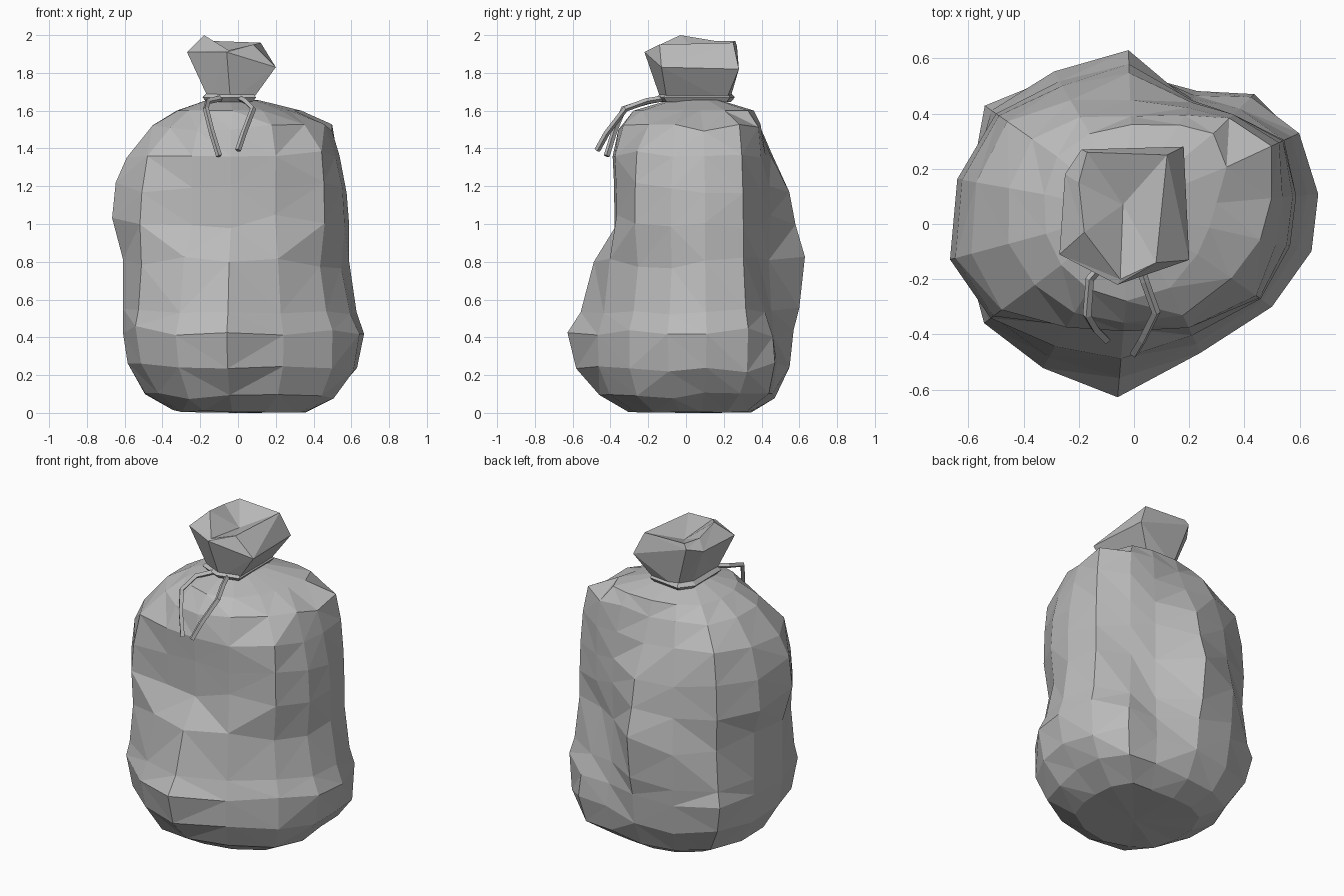
import bpy, bmesh, random
from math import sin, cos, radians

cube = bpy.data.objects.get("Cube")
if cube:
    bpy.data.objects.remove(cube, do_unlink=True)

random.seed(4)

grey = bpy.data.materials.new("grey_plastic")
grey.use_nodes = True
colour = (0.5, 0.5, 0.5, 1)
grey.diffuse_color = colour
grey.node_tree.nodes["Principled BSDF"].inputs["Base Color"].default_value = colour


def loft(name, rings, bottom, top):
    """Skin a stack of rings with triangles, closing given ends with fans."""
    bm = bmesh.new()
    loops = [[bm.verts.new(p) for p in ring] for ring in rings]
    n = len(loops[0])
    for low, up in zip(loops, loops[1:]):
        for j in range(n):
            k = (j + 1) % n
            bm.faces.new((low[j], low[k], up[k], up[j]))
    for loop, tip, flip in ((loops[0], bottom, True), (loops[-1], top, False)):
        if tip:
            centre = bm.verts.new(tip)
            for j in range(n):
                a, b = loop[j], loop[(j + 1) % n]
                bm.faces.new((b, a, centre) if flip else (a, b, centre))
    bmesh.ops.triangulate(bm, faces=bm.faces[:], quad_method="SHORT_EDGE")
    mesh = bpy.data.meshes.new(name)
    bm.to_mesh(mesh)
    bm.free()
    mesh.materials.append(grey)
    obj = bpy.data.objects.new(name, mesh)
    bpy.context.collection.objects.link(obj)


def cord(name, points, radius, closed=False):
    """Square-section cord along a polyline."""
    curve = bpy.data.curves.new(name, "CURVE")
    curve.dimensions = "3D"
    curve.bevel_depth = radius
    curve.bevel_resolution = 0
    curve.use_fill_caps = True
    spline = curve.splines.new("POLY")
    spline.points.add(len(points) - 1)
    for point, co in zip(spline.points, points):
        point.co = (*co, 1)
    spline.use_cyclic_u = closed
    spline.use_smooth = False
    curve.materials.append(grey)
    obj = bpy.data.objects.new(name, curve)
    bpy.context.collection.objects.link(obj)


# Cross-sections of the sack: radius along each direction, in degrees from +x
DIRECTIONS = [5, 25, 44, 62, 92, 120, 145, 170, 195, 217, 240, 265, 295, 325, 347]
base = [.52, .56, .56, .46, .42, .45, .50, .50, .51, .53, .52, .51, .50, .54, .52]
low = [.67, .66, .59, .47, .52, .56, .66, .60, .63, .68, .66, .68, .57, .61, .66]
belly = [.59, .60, .47, .44, .58, .58, .60, .60, .63, .64, .57, .54, .50, .53, .56]
chest = [.59, .60, .50, .45, .53, .54, .61, .65, .69, .65, .48, .43, .46, .56, .58]
shoulder = [.54, .58, .50, .42, .40, .46, .56, .58, .61, .60, .49, .44, .47, .54, .53]
crown = [.50, .55, .48, .39, .34, .39, .45, .46, .47, .45, .43, .41, .42, .43, .47]
collar = [.30, .37, .40, .35, .31, .32, .34, .33, .33, .33, .33, .33, .31, .28, .28]


def blend(first, second, share):
    return [a + (b - a) * share for a, b in zip(first, second)]


def sack_ring(z, section, scale=1, wobble=0):
    return [(scale * r * cos(radians(d)), 0.05 + scale * r * sin(radians(d)),
             z + random.uniform(-wobble, wobble))
            for r, d in zip(section, DIRECTIONS)]


# Slumped sack, from the ground to the neck
loft("sack", [
    sack_ring(0.01, base, 0.7, 0.01),
    sack_ring(0.09, base, 1, 0.02),
    sack_ring(0.24, blend(base, low, 0.55), 1.05, 0.03),
    sack_ring(0.43, low, 1, 0.03),
    sack_ring(0.54, blend(low, belly, 0.5), 1, 0.02),
    sack_ring(0.79, belly, 1, 0.04),
    sack_ring(1.01, chest, 1, 0.04),
    sack_ring(1.19, blend(chest, shoulder, 0.25), 1, 0.03),
    sack_ring(1.37, shoulder, 1, 0.02),
    sack_ring(1.51, crown, 1, 0.02),
    sack_ring(1.6, collar),
    [(x * 0.5 - 0.03, y * 0.5 + 0.025, z) for x, y, z in sack_ring(1.655, collar, 0.85)],
], bottom=(0, 0, 0), top=(-0.04, 0.06, 1.66))

# Gathered tuft above the tie, with a shallow hollow top
NECK = [(-0.15, -0.08), (-0.04, -0.13), (0.07, -0.1),
        (0.07, 0.21), (-0.1, 0.23), (-0.15, 0.16)]
flare = [(-0.27, -0.11, 1.91), (-0.06, -0.22, 1.91), (0.20, -0.13, 1.83),
         (0.18, 0.28, 1.82), (-0.19, 0.27, 1.94), (-0.25, 0.18, 1.91)]
rim = [(-0.18, -0.03, 2.0), (-0.05, -0.20, 1.92), (0.08, -0.14, 1.95),
       (0.12, 0.25, 1.96), (-0.17, 0.26, 1.97), (-0.20, 0.15, 1.97)]
loft("tuft", [[(x, y, 1.65) for x, y in NECK], flare, rim],
     bottom=None, top=(-0.04, 0.07, 1.89))

# Tie around the neck and its two loose ends
cord("neck_tie", [(x * 1.1, y * 1.03, 1.67) for x, y in NECK], 0.024, closed=True)
cord("right_tie_end", [(-0.09, -0.12, 1.665), (-0.16, -0.2, 1.65), (-0.17, -0.33, 1.61),
                       (-0.14, -0.38, 1.49), (-0.10, -0.42, 1.36)], 0.016)
cord("left_tie_end", [(0.01, -0.12, 1.665), (0.04, -0.21, 1.65), (0.08, -0.32, 1.61),
                      (0.03, -0.42, 1.48), (0.0, -0.47, 1.39)], 0.016)
